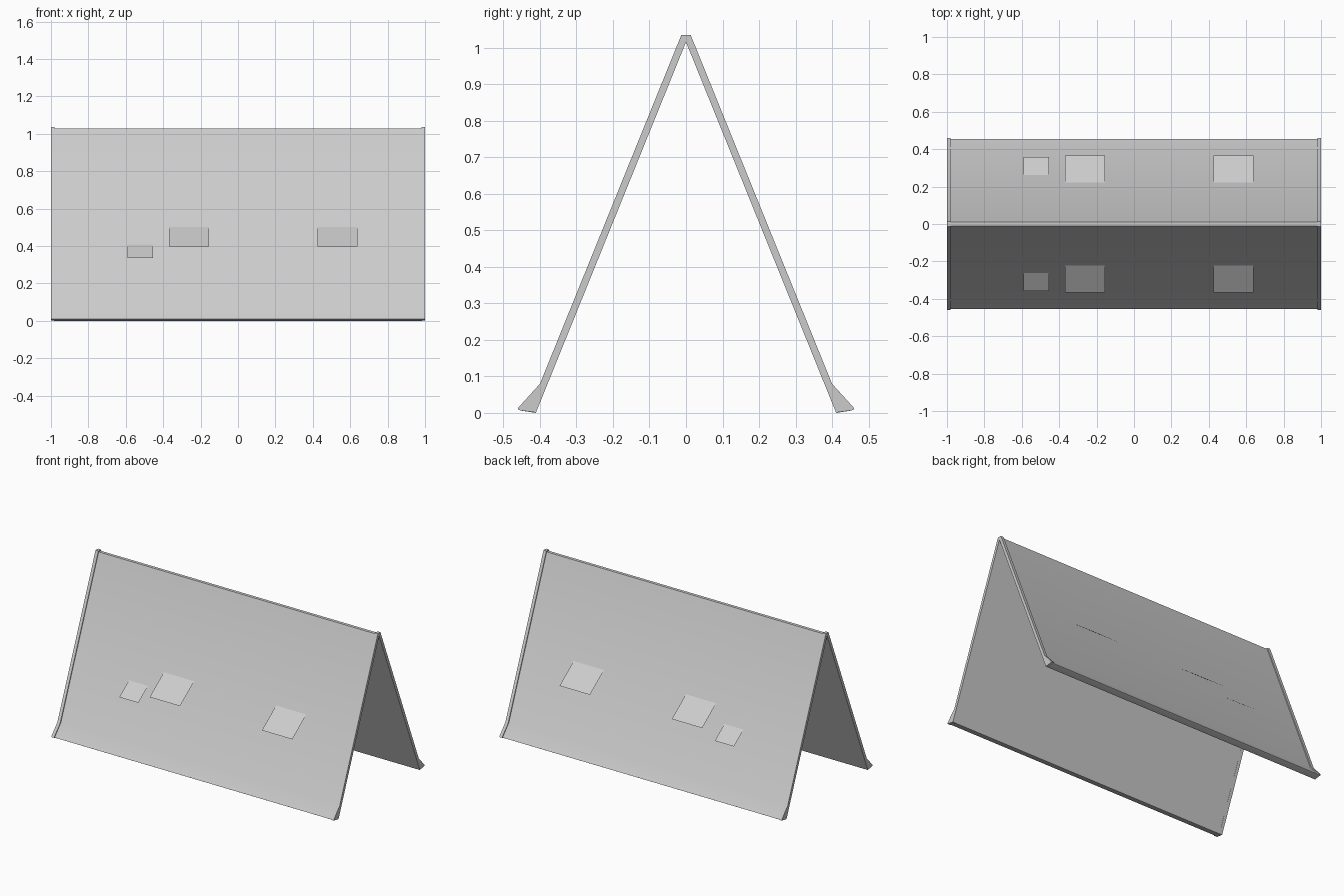
import bpy, bmesh

if "Cube" in bpy.data.objects:
    bpy.data.objects.remove(bpy.data.objects["Cube"])

# Half cross-section (y, z): outer ridge, bend, flared foot, inner foot, inner apex
TRIM = [(0.013, 1.035), (0.400, 0.080), (0.458, 0.016), (0.461, 0.010),
        (0.455, 0.007), (0.411, 0.001), (0.0, 1.016)]
PANEL = [(0.010, 1.028), (0.393, 0.080), (0.452, 0.014), (0.455, 0.009),
         (0.450, 0.006), (0.412, 0.000), (0.0, 1.019)]


def finish(bm, name, smooth=False):
    mesh = bpy.data.meshes.new(name)
    bm.to_mesh(mesh)
    bm.free()
    obj = bpy.data.objects.new(name, mesh)
    bpy.context.collection.objects.link(obj)
    if smooth:
        bpy.ops.object.select_all(action='DESELECT')
        obj.select_set(True)
        bpy.context.view_layer.objects.active = obj
        bpy.ops.object.shade_smooth_by_angle(angle=0.52)
    return obj


def extrude_a_frame(name, half, x0, x1):
    # Mirror the half section across y = 0 and sweep it along x
    loop = half + [(-y, z) for y, z in reversed(half[:-1])]
    bm = bmesh.new()
    face = bm.faces.new([bm.verts.new((x0, y, z)) for y, z in loop])
    ext = bmesh.ops.extrude_face_region(bm, geom=[face])
    verts = [g for g in ext["geom"] if isinstance(g, bmesh.types.BMVert)]
    bmesh.ops.translate(bm, vec=(x1 - x0, 0, 0), verts=verts)
    bmesh.ops.recalc_face_normals(bm, faces=bm.faces)
    return finish(bm, name, True)


# Roof sheet and raised trims at both ends
extrude_a_frame("roof_panels", PANEL, -0.985, 0.985)
extrude_a_frame("left_end_trim", TRIM, -1.0, -0.98)
extrude_a_frame("right_end_trim", TRIM, 0.98, 1.0)


def flap(name, side, x0, x1, top, bottom):
    # Thin single-sheet awning sloping out from the roof
    bm = bmesh.new()
    face = bm.faces.new([bm.verts.new((x, side * y, z)) for x, (y, z) in
                         ((x0, bottom), (x1, bottom), (x1, top), (x0, top))])
    face.normal_update()
    if face.normal.z < 0:
        face.normal_flip()
    finish(bm, name)


# Awning flaps, repeated on front and back
for side, label in ((-1, "front"), (1, "back")):
    flap(label + "_flap_small", side, -0.59, -0.455, (0.247, 0.417), (0.358, 0.335))
    flap(label + "_flap_middle", side, -0.37, -0.155, (0.206, 0.514), (0.365, 0.397))
    flap(label + "_flap_right", side, 0.425, 0.64, (0.206, 0.514), (0.365, 0.397))
